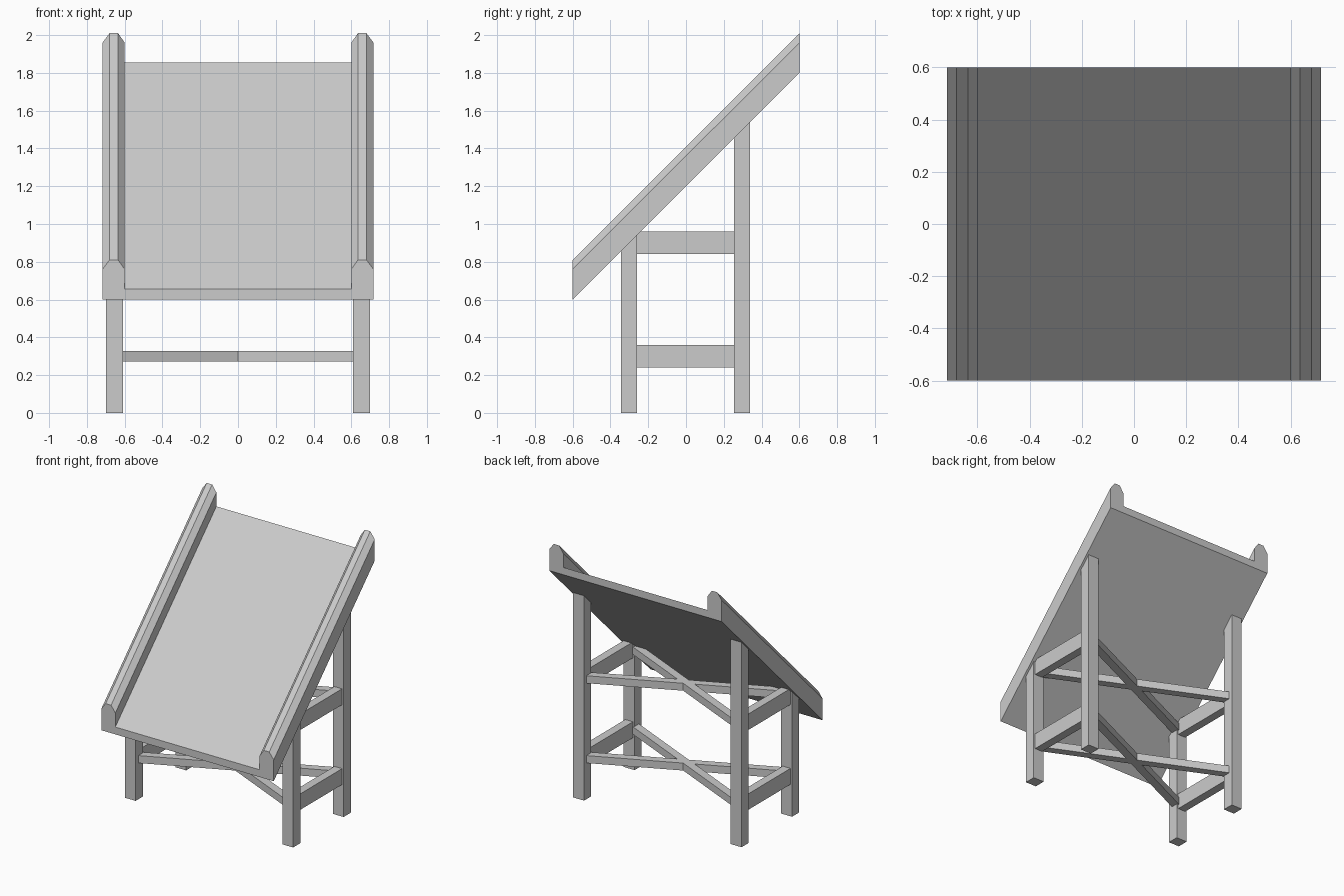
import bpy
import bmesh
from mathutils import Vector

cube = bpy.data.objects.get("Cube")
if cube:
    bpy.data.objects.remove(cube, do_unlink=True)

grey = bpy.data.materials.new("plain_grey")
grey.use_nodes = True
colour = (0.6, 0.6, 0.6, 1)
grey.diffuse_color = colour
grey.node_tree.nodes["Principled BSDF"].inputs["Base Color"].default_value = colour


def prism(name, profile, sweep):
    """Sweep a flat outline along a vector into a closed solid."""
    bm = bmesh.new()
    base = bm.faces.new([bm.verts.new(p) for p in profile])
    swept = bmesh.ops.extrude_face_region(bm, geom=[base], use_keep_orig=True)
    verts = [v for v in swept["geom"] if isinstance(v, bmesh.types.BMVert)]
    bmesh.ops.translate(bm, verts=verts, vec=sweep)
    bmesh.ops.recalc_face_normals(bm, faces=bm.faces)
    mesh = bpy.data.meshes.new(name)
    bm.to_mesh(mesh)
    bm.free()
    mesh.materials.append(grey)
    obj = bpy.data.objects.new(name, mesh)
    bpy.context.collection.objects.link(obj)
    return obj


# Sloping deck with a chamfered curb along each side, swept at 45 degrees
half = [(0.6, 0.655), (0.6, 0.76), (0.635, 0.81), (0.68, 0.81),
        (0.717, 0.76), (0.717, 0.6)]
outline = half + [(-x, z) for x, z in reversed(half)]
prism("sloping_deck", [(x, -0.6, z) for x, z in outline], (0, 1.2, 1.2))

LEG_X, LEG_IN, LEG_OUT = 0.655, 0.61, 0.70
FRONT, BACK = (-0.345, -0.26), (0.255, 0.34)
TIERS = {"lower": 0.3, "upper": 0.9}

for side, s in (("left", 1), ("right", -1)):
    # Legs, with tops cut to the underside of the deck
    for end, (y0, y1) in (("front", FRONT), ("back", BACK)):
        prism(f"{end}_{side}_leg",
              [(s * LEG_IN, y0, 0), (s * LEG_IN, y1, 0),
               (s * LEG_IN, y1, y1 + 1.2), (s * LEG_IN, y0, y0 + 1.2)],
              (s * (LEG_OUT - LEG_IN), 0, 0))
    # Side rails between front and back legs
    for tier, z in TIERS.items():
        x0, x1 = s * 0.623, s * 0.687
        prism(f"{tier}_{side}_rail",
              [(x0, FRONT[1], z - 0.06), (x1, FRONT[1], z - 0.06),
               (x1, FRONT[1], z + 0.06), (x0, FRONT[1], z + 0.06)],
              (0, BACK[0] - FRONT[1], 0))

# Diagonal cross braces joining opposite legs, one solid cross per tier
arm = Vector((LEG_X, 0.3))
along = arm.normalized()
normal = Vector((-along.y, along.x)) * 0.03
notch_x, notch_y = 0.03 / along.y, 0.03 / along.x
mirror = Vector((-1, 1))
a, b = arm - normal, arm + normal
cross = [(a.x, a.y), (b.x, b.y), (0, notch_y),
         (-b.x, b.y), (-a.x, a.y), (-notch_x, 0),
         (-a.x, -a.y), (-b.x, -b.y), (0, -notch_y),
         (b.x, -b.y), (a.x, -a.y), (notch_x, 0)]
for tier, z in TIERS.items():
    prism(f"{tier}_cross_brace", [(x, y, z - 0.028) for x, y in cross],
          (0, 0, 0.056))
